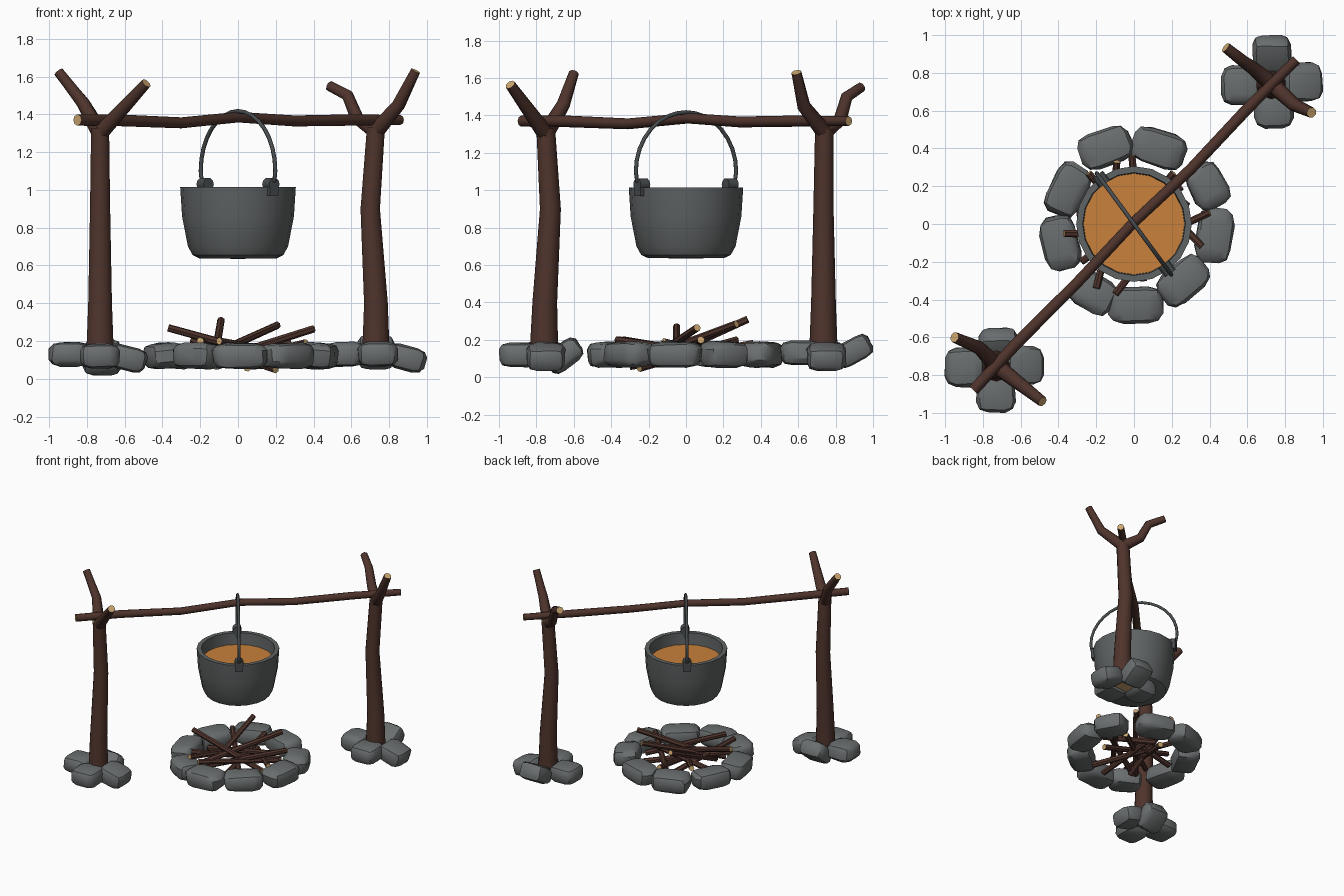
import bpy, bmesh, math, random
from mathutils import Vector, Matrix

if "Cube" in bpy.data.objects:
    bpy.data.objects.remove(bpy.data.objects["Cube"])

random.seed(4)


def material(name, rgb):
    m = bpy.data.materials.new(name)
    m.diffuse_color = (*rgb, 1)
    m.use_nodes = True
    m.node_tree.nodes["Principled BSDF"].inputs["Base Color"].default_value = m.diffuse_color
    return m


BARK = material("bark", (0.078, 0.034, 0.025))
CUT = material("cut_wood", (0.60, 0.38, 0.16))
STONE = material("stone", (0.145, 0.156, 0.158))
IRON = material("pot_iron", (0.115, 0.125, 0.126))
DARK = material("handle_iron", (0.065, 0.074, 0.078))
SOUP = material("soup", (0.58, 0.22, 0.045))


def finish(name, bm, mats, angle=40):
    bmesh.ops.recalc_face_normals(bm, faces=bm.faces)
    me = bpy.data.meshes.new(name)
    bm.to_mesh(me)
    bm.free()
    for m in mats:
        me.materials.append(m)
    for p in me.polygons:
        p.use_smooth = True
    me.set_sharp_from_angle(angle=math.radians(angle))
    ob = bpy.data.objects.new(name, me)
    bpy.context.collection.objects.link(ob)
    return ob


def tube(name, pts, radii, sides=8, mats=(BARK, CUT)):
    """Round bar along a path; the end caps take the last material."""
    bm = bmesh.new()
    pts = [Vector(p) for p in pts]
    rings = []
    t0 = (pts[-1] - pts[0]).normalized()
    ref = Vector((0, 0, 1)) if abs(t0.z) < 0.8 else Vector((1, 0, 0))
    if name == "pot_handle":
        ref = HANDLE_NORMAL
    for i, p in enumerate(pts):
        t = (pts[min(i + 1, len(pts) - 1)] - pts[max(i - 1, 0)]).normalized()
        u = t.cross(ref).normalized()
        v = t.cross(u)
        r = radii[i]
        rings.append([bm.verts.new(p + r * (u * math.cos(a) + v * math.sin(a)))
                      for a in (2 * math.pi * k / sides for k in range(sides))])
    for a, b in zip(rings, rings[1:]):
        for k in range(sides):
            j = (k + 1) % sides
            bm.faces.new((a[k], a[j], b[j], b[k]))
    for cap in (rings[0], rings[-1]):
        bm.faces.new(cap).material_index = len(mats) - 1
    return finish(name, bm, mats, 50)


def stone(name, loc, size, yaw, tilt=0):
    """Chunky chamfered boulder; local x points outward, tilt lifts that end."""
    bm = bmesh.new()
    bmesh.ops.create_cube(bm, size=1)
    bmesh.ops.bevel(bm, geom=bm.edges[:], offset=0.27, segments=2,
                    profile=0.5, affect='EDGES')
    for v in bm.verts:
        j = [random.uniform(0.95, 1.05) for _ in range(3)]
        v.co = Vector((v.co[i] * size[i] * j[i] for i in range(3)))
    bm.transform(Matrix.Translation(loc) @ Matrix.Rotation(math.radians(yaw), 4, 'Z')
                 @ Matrix.Rotation(math.radians(-tilt), 4, 'Y'))
    finish(name, bm, [STONE], 38)


def lathe(name, profile, mat, sides=20):
    bm = bmesh.new()
    vs = [bm.verts.new((r, 0, z)) for r, z in profile]
    es = [bm.edges.new(e) for e in zip(vs, vs[1:])]
    bmesh.ops.spin(bm, geom=vs + es, cent=(0, 0, 0), axis=(0, 0, 1),
                   angle=2 * math.pi, steps=sides)
    bmesh.ops.remove_doubles(bm, verts=bm.verts[:], dist=0.0005)
    return finish(name, bm, [mat], 35)


# forked posts
tube("near_post", [(-.73, -.76, .09), (-.73, -.755, .4), (-.73, -.725, .9), (-.73, -.75, 1.33)],
     [.078, .066, .056, .05], 10)
tube("far_post", [(.73, .735, .09), (.73, .735, .4), (.70, .735, .9), (.73, .74, 1.33)],
     [.078, .066, .054, .05], 10)
branches = {
    "near_left_branch": [(-.73, -.75, 1.30), (-.82, -.655, 1.46), (-.95, -.60, 1.625)],
    "near_right_branch": [(-.73, -.75, 1.30), (-.60, -.85, 1.44), (-.485, -.94, 1.565)],
    "far_left_branch": [(.73, .74, 1.31), (.63, .825, 1.38), (.58, .86, 1.50), (.485, .935, 1.55)],
    "far_right_branch": [(.73, .74, 1.31), (.85, .63, 1.45), (.94, .59, 1.63)],
}
for name, pts in branches.items():
    tube(name, pts, [.045, .036, .032, .028] if len(pts) == 4 else [.045, .036, .028])

# crossbeam resting in the forks
tube("crossbeam", [(-.85, -.88, 1.37), (-.62, -.63, 1.368), (-.3, -.31, 1.355), (0, .01, 1.385),
                   (.3, .29, 1.365), (.6, .61, 1.37), (.86, .87, 1.37)],
     [.03, .031, .029, .028, .029, .03, .026])

# cooking pot and its contents
lathe("pot", [(0, .635), (.205, .638), (.24, .655), (.265, .70), (.296, .86), (.306, 1.015),
              (.272, 1.015), (.266, .88), (.235, .71), (0, .68)], IRON)
lathe("soup", [(0, .92), (.268, .92), (.264, .90), (0, .90)], SOUP)

# arched handle, square to the beam, with two lugs
out = Vector((-.195, .265, 0)).normalized()
HANDLE_NORMAL = Vector((-out.y, out.x, 0))
up = Vector((0, 0, 1))
arc = [out * .30 + up * 1.035, out * .325 + up * 1.05]
arc += [out * .333 * math.cos(a) + up * (1.1 + .317 * math.sin(a))
        for a in (math.pi * k / 16 for k in range(17))]
arc += [-out * .325 + up * 1.05, -out * .30 + up * 1.035]
tube("pot_handle", arc, [.011] * len(arc), 8, (DARK,))
for side in (1, -1):
    d = out * side
    tube("handle_lug", [d * .262 + up * 1.03, d * .325 + up * 1.03], [.034] * 2, 10, (DARK,))
    bm = bmesh.new()
    bmesh.ops.create_cube(bm, size=1)
    bm.transform(Matrix.Translation(d * .296 + up * 1.0)
                 @ Matrix.Rotation(math.atan2(d.y, d.x), 4, 'Z')
                 @ Matrix.Diagonal((.055, .056, .06, 1)))
    finish("lug_plate", bm, [DARK])

# ring of stones around the fire
for i, (x, y) in enumerate([(-.15, .405), (.13, .40), (.39, .20), (.425, -.06), (.26, -.30),
                            (.01, -.43), (-.215, -.365), (-.39, -.10), (-.35, .18)]):
    long = .24 if i in (2, 6) else .285
    stone("fire_ring_stone", (x, y, .122), (.19, long, .135),
          math.degrees(math.atan2(y, x)), random.uniform(-6, 6))

# stones piled around each post: x, y, z, yaw, tilt
for x, y, z, yaw, tilt in [(-.895, -.76, .13, 180, 0), (-.73, -.895, .12, 270, 0),
                           (-.585, -.75, .11, 0, -15), (-.72, -.65, .115, 90, 40),
                           (.565, .735, .13, 180, 0), (.74, .61, .13, 270, 0),
                           (.89, .75, .11, 0, -15), (.73, .895, .14, 90, 30)]:
    stone("post_stone", (x, y, z), (.205, .205, .13), yaw, tilt)

# firewood: high end, low end
for a, b in [((-.37, -.05, .27), (.25, -.05, .10)), ((.40, .06, .265), (-.15, -.20, .09)),
             ((-.09, .33, .31), (-.13, -.20, .07)), ((.21, .27, .285), (-.20, -.22, .10)),
             ((-.24, .27, .20), (.20, -.25, .05)), ((-.20, -.34, .20), (-.05, .25, .10)),
             ((-.10, -.37, .20), (.28, .12, .13)), ((.36, -.12, .19), (0, .25, .10)),
             ((-.01, .36, .18), (.05, -.30, .06)), ((.28, .08, .20), (-.30, .05, .10)),
             ((-.28, -.20, .17), (.25, .20, .10))]:
    tube("firewood_stick", [a, b], [.02, .022], 7)
